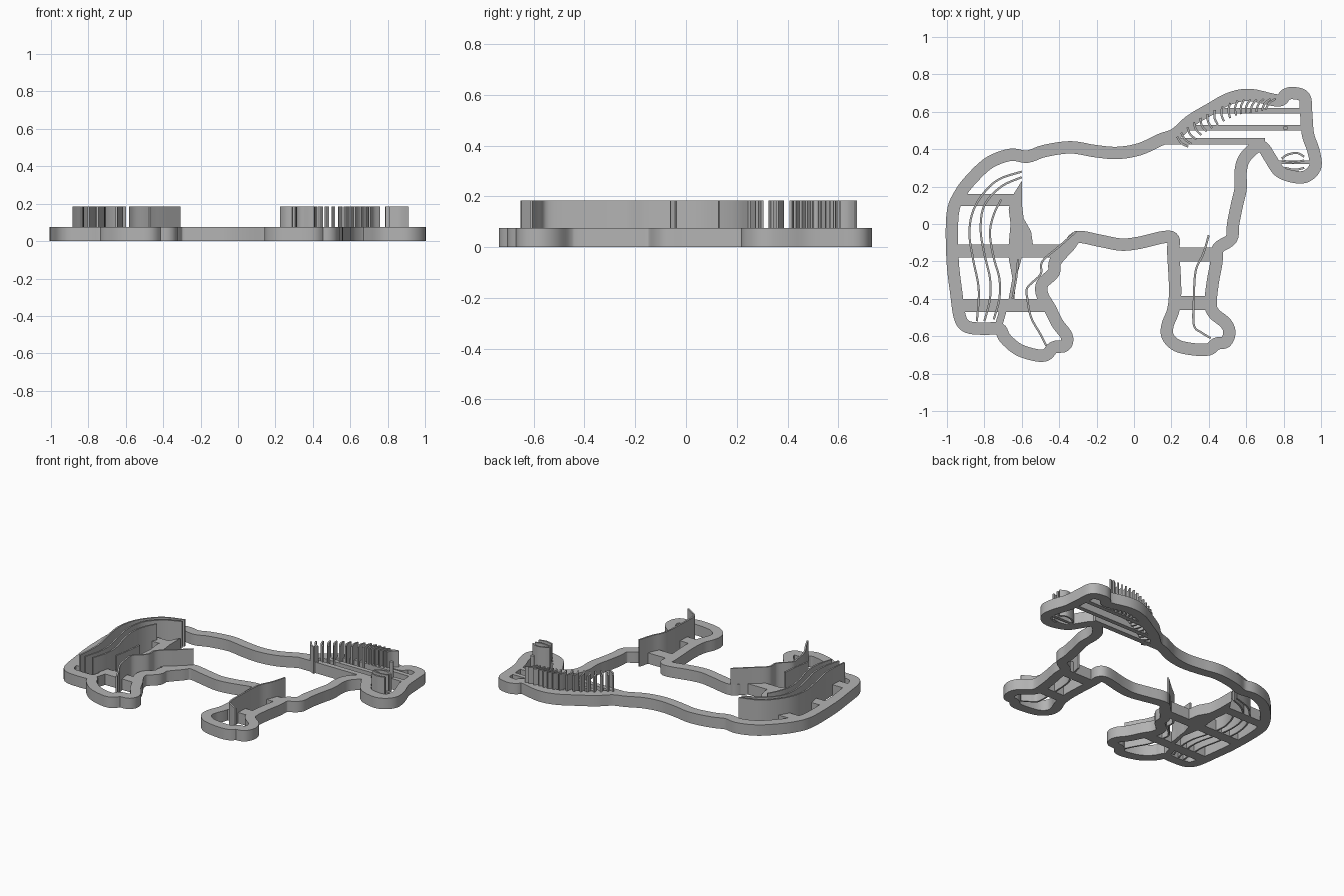
import bpy, bmesh, math
from mathutils import Vector

if "Cube" in bpy.data.objects:
    bpy.data.objects.remove(bpy.data.objects["Cube"], do_unlink=True)

UNIT = 0.01          # plan points are given in hundredths
BASE_TOP = 0.075     # height of the frame
FIN_TOP = 0.185      # height of the embossing fins
FRAME_WIDTH = 0.066
FIN_WIDTH = 0.011

grey = bpy.data.materials.new("plain grey")
grey.use_nodes = True
grey.diffuse_color = (0.45, 0.45, 0.45, 1)
grey.node_tree.nodes["Principled BSDF"].inputs["Base Color"].default_value = grey.diffuse_color


def finish(name, bm):
    bmesh.ops.recalc_face_normals(bm, faces=bm.faces)
    mesh = bpy.data.meshes.new(name)
    bm.to_mesh(mesh)
    bm.free()
    mesh.materials.append(grey)
    obj = bpy.data.objects.new(name, mesh)
    bpy.context.collection.objects.link(obj)
    bpy.ops.object.select_all(action="DESELECT")
    obj.select_set(True)
    bpy.context.view_layer.objects.active = obj
    bpy.ops.object.shade_smooth_by_angle(angle=math.radians(30))
    return obj


def spline(points, closed, steps=5):
    """Smooth path through the points."""
    pts = [Vector(p) * UNIT for p in points]
    n = len(pts)

    def at(i):
        return pts[i % n] if closed else pts[max(0, min(n - 1, i))]

    path = []
    for i in range(n if closed else n - 1):
        a, b, c, d = at(i - 1), at(i), at(i + 1), at(i + 2)
        for k in range(steps):
            t = k / steps
            path.append(b + (c - a) * t / 2
                        + (a - b * 2.5 + c * 2 - d / 2) * t ** 2
                        + (b * 1.5 - a / 2 - c * 1.5 + d / 2) * t ** 3)
    if not closed:
        path.append(pts[-1])
    return path


def wall(name, points, width, top, closed=False):
    """Upright wall of constant width that follows a plan path."""
    path = spline(points, closed)
    n = len(path)
    bm = bmesh.new()
    rings = []
    for i, p in enumerate(path):
        before = path[i - 1] if closed or i else p
        after = path[(i + 1) % n] if closed or i < n - 1 else p
        run = (after - before).normalized()
        side = Vector((-run.y, run.x)) * width / 2
        left, right = p + side, p - side
        rings.append([bm.verts.new((q.x, q.y, z)) for q, z in
                      ((left, 0), (right, 0), (right, top), (left, top))])
    for i in range(n if closed else n - 1):
        a, b = rings[i], rings[(i + 1) % n]
        for k in range(4):
            m = (k + 1) % 4
            bm.faces.new((a[k], a[m], b[m], b[k]))
    if not closed:
        bm.faces.new(rings[0])
        bm.faces.new(rings[-1])
    return finish(name, bm)


def plate(name, points, top=BASE_TOP):
    """Flat outline extruded up from the ground."""
    bm = bmesh.new()
    face = bm.faces.new([bm.verts.new((x * UNIT, y * UNIT, 0)) for x, y in points])
    up = bmesh.ops.extrude_face_region(bm, geom=[face])["geom"]
    bmesh.ops.translate(bm, vec=(0, 0, top),
                        verts=[v for v in up if isinstance(v, bmesh.types.BMVert)])
    return finish(name, bm)


def bar(name, left, right, low, high):
    return plate(name, [(left, low), (right, low), (right, high), (left, high)])


# Animal outline, walked clockwise from the rump
back = [(-57, 36), (-48, 39), (-34, 41), (-21, 39), (-9, 38), (3, 40), (14, 45),
        (22, 48), (30, 55), (40, 61), (51, 67), (62, 69), (77, 66)]
head = [(81, 69), (85, 70), (91, 68), (92, 60), (93, 48), (96, 39), (97, 31),
        (93, 26), (87, 25), (78, 28), (73, 35), (69, 41)]
chest = [(65, 41), (59, 35), (57, 28), (57, 19), (55, 10), (53, 0), (52, -8), (45, -13)]
front_leg = [(44, -21), (42, -32), (41, -43), (43, -48), (49, -53), (51, -58),
             (49, -63), (44, -64), (40, -67), (32, -67), (23, -65), (18, -60),
             (18, -54), (21, -46), (22, -35), (21, -15), (21, -8)]
belly = [(16, -7), (3, -10), (-7, -11), (-18, -9), (-30, -7)]
hind_leg = [(-35, -12), (-42, -20), (-43, -26), (-49, -32), (-49, -38), (-45, -45),
            (-41, -53), (-36, -60), (-37, -65), (-43, -66), (-47, -70), (-53, -70),
            (-62, -67), (-69, -61), (-72, -56)]
tail = [(-80, -56), (-89, -55), (-93, -50), (-95, -37), (-97, -19), (-97, 5),
        (-93, 16), (-86, 25), (-77, 33), (-66, 37)]
wall("outline_frame", back + head + chest + front_leg + belly + hind_leg + tail,
     FRAME_WIDTH, BASE_TOP, closed=True)

# Cross bars that carry the fins
bar("upper_tail_bar", -96, -64, 9.5, 16)
bar("middle_tail_bar", -98, -39, -18, -11)
bar("lower_tail_bar", -95, -46, -47, -40)
bar("upper_front_leg_bar", 20, 46, -20, -12.5)
bar("lower_front_leg_bar", 20, 42, -46, -38.5)
bar("mane_bar", 42, 92, 59, 62)
bar("eye_bar", 28, 93, 50, 53)
bar("neck_bar", 16, 70, 42.5, 46)
bar("mouth_bar", 77, 96, 32, 34)

# Solid webs between the tail and the hind leg
plate("thigh_web", [(-60, 23), (-65, 15), (-67, 8), (-66, 0), (-67, -11),
                    (-54, -11), (-55, -4), (-59, 3), (-60, 11)])
plate("hock_web", [(-67, -18), (-60, -18), (-63, -29), (-64, -40), (-67, -40), (-65, -29)])
plate("heel_web", [(-75, -56), (-72, -46), (-68, -46), (-70, -53), (-69, -58)])

# Long hair and leg fins
fins = {
    "outer_tail_fin": [(-60, 28), (-72, 24), (-80, 17), (-86, 7), (-88, -5),
                       (-86, -19), (-83, -35), (-84, -52)],
    "middle_tail_fin": [(-60, 25), (-71, 20), (-80, 10), (-82, -3), (-80, -16),
                        (-77, -29), (-77, -40), (-80, -52)],
    "inner_tail_fin": [(-71, 13), (-75, 5), (-77, -5), (-75, -18), (-72, -29),
                       (-72, -40), (-75, -51)],
    "thigh_fin": [(-62, -19), (-63, -29), (-65, -40)],
    "hind_leg_fin": [(-31, -4), (-40, -12), (-49, -20), (-50, -27), (-57, -34),
                     (-57, -40), (-55, -50), (-50, -59), (-47, -65)],
    "front_leg_fin": [(40, -6), (37, -16), (33, -25), (32, -40), (32, -54),
                      (36, -58), (41, -61)],
    "nostril_fin": [(79, 35), (82, 37), (87, 38), (91, 36)],
    "upper_lip_fin": [(79, 34), (85, 33), (91, 34)],
    "lower_lip_fin": [(81, 30), (86, 29), (91, 30)],
}
for name, points in fins.items():
    wall(name, points, FIN_WIDTH, FIN_TOP)

# Row of short curved mane strokes, turning as they climb the neck
mane_path = spline([(26, 44), (34, 51), (44, 57), (55, 62), (64, 63), (73, 64)], False, 3)
for i, p in enumerate(mane_path):
    t = i / (len(mane_path) - 1)
    angle = math.radians(-42 - 90 * t)
    run = Vector((math.cos(angle), math.sin(angle))) * 4
    bend = Vector((-run.y, run.x)) * -0.25
    c = p / UNIT
    wall(f"mane_fin_{i + 1}", [c - run, c + bend, c + run], FIN_WIDTH, FIN_TOP)

# Round eye pin
plate("eye_pin", [(81 + 1.2 * math.cos(a * math.tau / 16), 51.3 + 1.2 * math.sin(a * math.tau / 16))
                  for a in range(16)], FIN_TOP)
